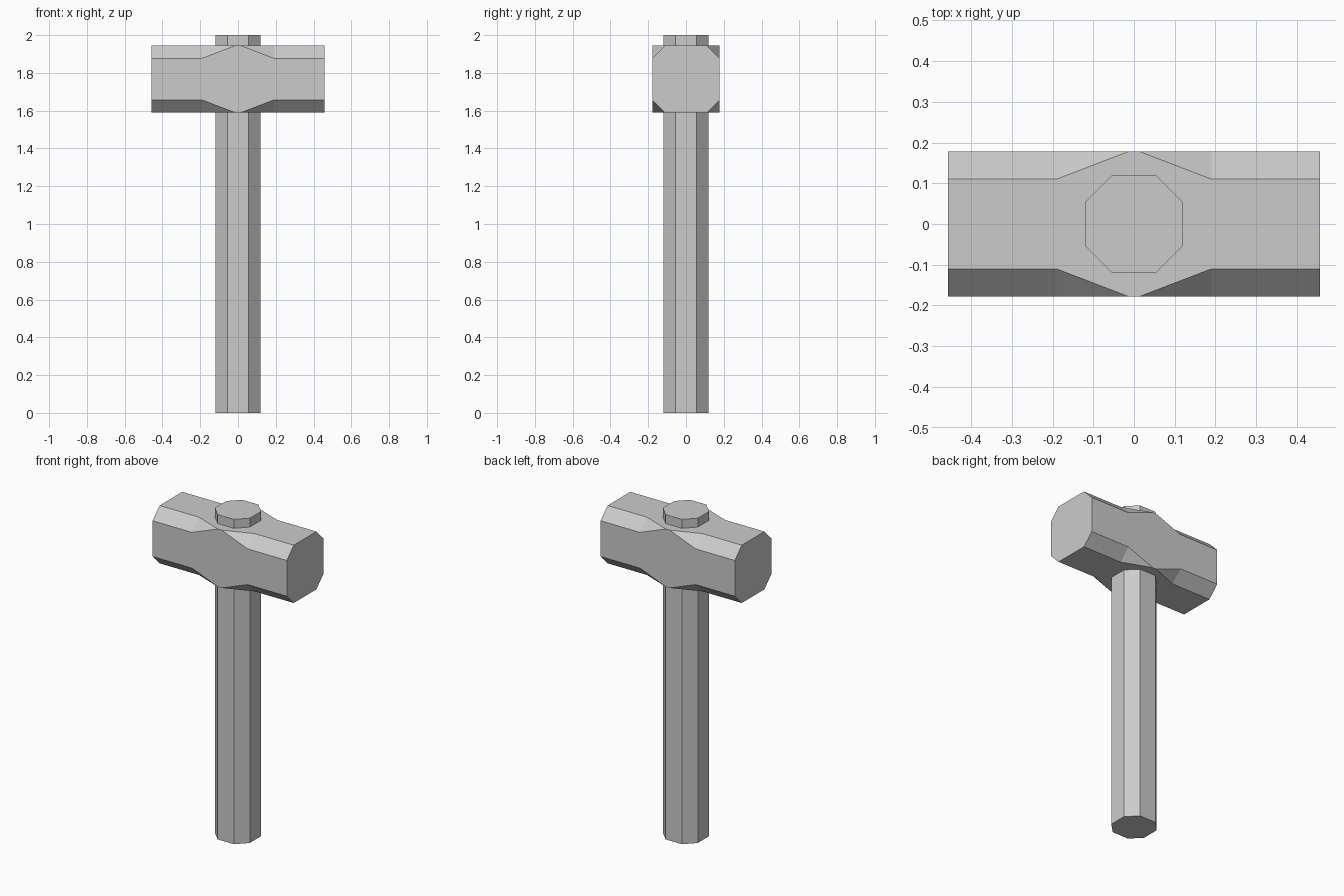
import bpy, bmesh

cube = bpy.data.objects.get("Cube")
if cube:
    bpy.data.objects.remove(cube, do_unlink=True)

grey = bpy.data.materials.new("plain_grey")
grey.use_nodes = True
colour = (0.6, 0.6, 0.6, 1)
grey.diffuse_color = colour
grey.node_tree.nodes["Principled BSDF"].inputs["Base Color"].default_value = colour


def octagon(half, flat):
    """Square of the given half width with its corners cut back to flat."""
    return [(half, -flat), (half, flat), (flat, half), (-flat, half),
            (-half, flat), (-half, -flat), (-flat, -half), (flat, -half)]


def loft(name, sections, place):
    """Skin octagon sections; place maps (u, v, along) to a 3D point."""
    bm = bmesh.new()
    rings = [[bm.verts.new(place(u, v, along)) for u, v in octagon(half, flat)]
             for along, half, flat in sections]
    for a, b in zip(rings, rings[1:]):
        for i in range(8):
            j = (i + 1) % 8
            bm.faces.new((a[i], a[j], b[j], b[i]))
    bm.faces.new(rings[0][::-1])
    bm.faces.new(rings[-1])
    # Uncut corners collapse to single points
    bmesh.ops.remove_doubles(bm, verts=bm.verts[:], dist=0.0001)
    bmesh.ops.recalc_face_normals(bm, faces=bm.faces[:])
    mesh = bpy.data.meshes.new(name)
    bm.to_mesh(mesh)
    bm.free()
    mesh.materials.append(grey)
    obj = bpy.data.objects.new(name, mesh)
    bpy.context.collection.objects.link(obj)
    return obj


# Handle: straight octagonal shaft running through the head
loft("handle", [(0, 0.119, 0.055), (2, 0.119, 0.055)],
     lambda u, v, z: (u, v, z))

# Head: square in the middle, chamfered towards both striking ends
HALF, FLAT, MID_Z = 0.178, 0.11, 1.767
half_profile = [(0.457, FLAT), (0.19, FLAT), (0.013, HALF)]
stations = [(-x, f) for x, f in half_profile] + half_profile[::-1]
loft("hammer_head", [(x, HALF, f) for x, f in stations],
     lambda u, v, x: (x, u, v + MID_Z))
